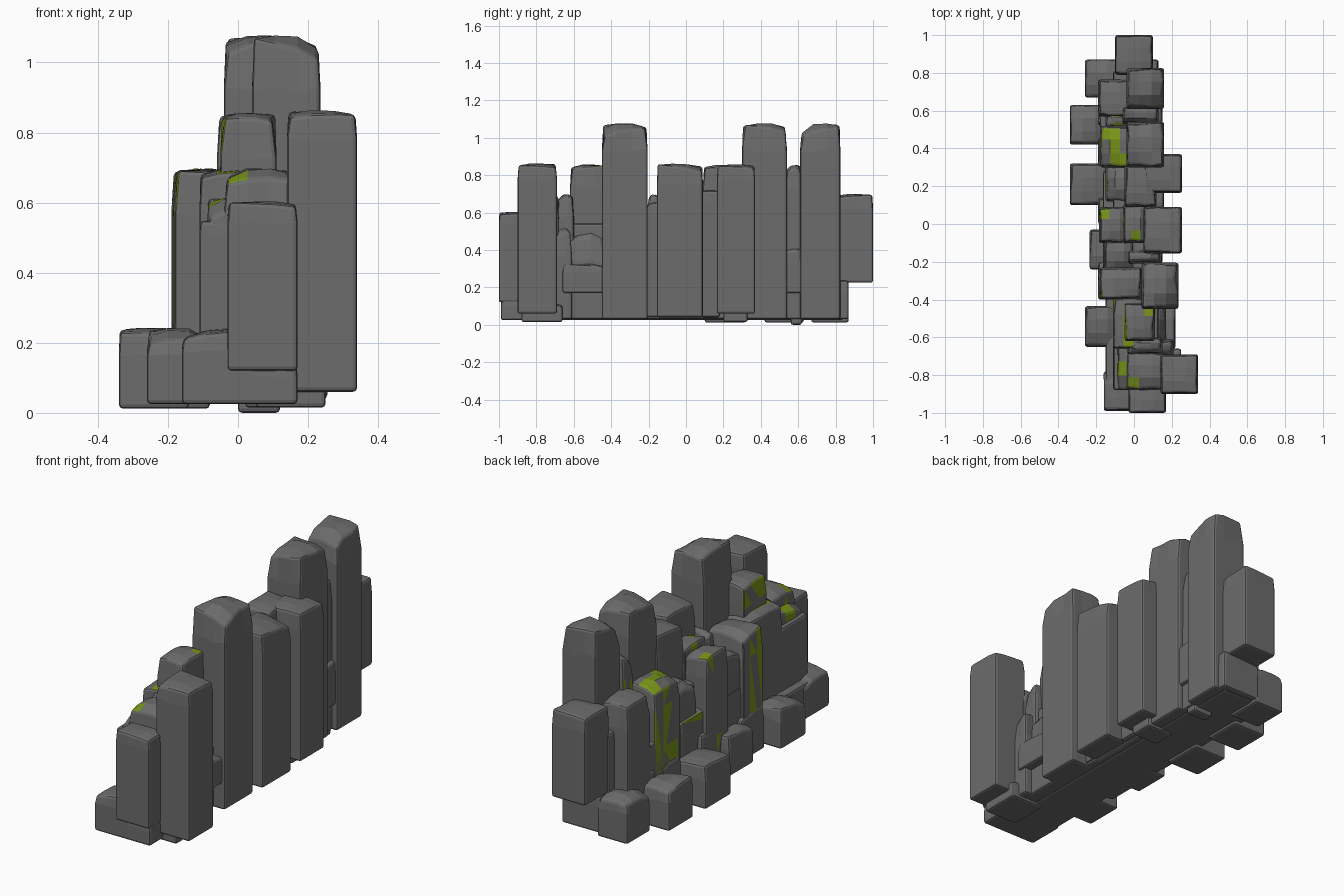
import bpy, bmesh, random
from mathutils import Vector

random.seed(11)


def material(name, rgb):
    m = bpy.data.materials.new(name)
    m.diffuse_color = (*rgb, 1)
    return m


STONE = material("dark_stone", (0.15, 0.15, 0.15))
MOSS = material("moss", (0.19, 0.30, 0.01))


def column(name, x0, x1, y0, y1, z0, z1, chip=0.05, moss=0.0):
    """Rock column: gridded box with a chiselled top and softly bevelled edges."""
    bm = bmesh.new()
    bmesh.ops.create_cube(bm, size=1)
    bmesh.ops.subdivide_edges(bm, edges=bm.edges[:], cuts=2, use_grid_fill=True)
    lo, size = Vector((x0, y0, z0)), Vector((x1 - x0, y1 - y0, z1 - z0))
    drop = {}
    for sx in (0, 1):
        for sy in (0, 1):
            drop[sx, sy] = random.uniform(0.2, 1.0) * chip
    drop[random.randint(0, 1), random.randint(0, 1)] = 0.1 * chip
    for v in bm.verts:
        u = v.co + Vector((0.5, 0.5, 0.5))
        p = Vector([lo[i] + u[i] * size[i] for i in range(3)])
        if u.z > 0.9:
            edge = [i for i in (0, 1) if abs(v.co[i]) > 0.4]
            d = sum(drop[a, b] * (u.x if a else 1 - u.x) * (u.y if b else 1 - u.y)
                    for a in (0, 1) for b in (0, 1))
            p.z -= d * (random.uniform(0.1, 0.5) if not edge else 1.0) * (1.3 if len(edge) == 2 else 1)
            for i in edge:
                p[i] -= (1 if v.co[i] > 0 else -1) * random.uniform(0.05, 0.3) * chip
        elif u.z > 0.5:
            p.z = max(p.z, z1 - 2.2 * chip - 0.02) + random.uniform(-0.3, 0.3) * chip
        v.co = p
    bm.normal_update()
    if moss:  # split faces so that moss patches are angular
        bmesh.ops.triangulate(bm, faces=[f for f in bm.faces if f.normal.x < -0.5])
        bm.normal_update()
    # Moss on patches of the left and upper faces
    for f in bm.faces:
        n = f.normal
        if (n.x < -0.5 or n.z > 0.5) and random.random() < moss:
            f.material_index = 1
    me = bpy.data.meshes.new(name)
    bm.to_mesh(me)
    bm.free()
    me.materials.append(STONE)
    me.materials.append(MOSS)
    ob = bpy.data.objects.new(name, me)
    bpy.context.collection.objects.link(ob)
    bev = ob.modifiers.new("worn_edges", 'BEVEL')
    bev.width = 0.012
    bev.segments = 2
    bev.limit_method = 'ANGLE'
    bev.angle_limit = 0.75
    return ob


# Solid heart of the outcrop
column("core", -0.11, 0.13, -0.88, 0.81, 0.03, 0.55, 0.01)
column("core_foot", -0.15, 0.10, -0.90, 0.84, 0.025, 0.22, 0.01)
column("core_back_foot", -0.10, 0.13, 0.70, 0.87, 0.03, 0.24, 0.02)
column("left_wall_back", -0.18, 0.0, 0.31, 0.75, 0.03, 0.42, 0.02, 0.05)
column("left_wall_middle", -0.165, 0.0, -0.40, 0.28, 0.03, 0.42, 0.02, 0.05)

# Tallest columns
column("tall_column_back", -0.04, 0.16, 0.61, 0.825, 0.03, 1.08, 0.06)
column("tall_column_middle", -0.04, 0.16, 0.30, 0.54, 0.03, 1.08, 0.06)
column("tall_column_front", 0.04, 0.235, -0.45, -0.205, 0.03, 1.08, 0.06)

# High columns along the right face
column("high_column_front", 0.14, 0.34, -0.90, -0.69, 0.06, 0.865, 0.03)
column("high_column_middle", 0.05, 0.255, -0.155, 0.09, 0.04, 0.865, 0.04)
column("high_column_back", 0.05, 0.255, 0.165, 0.37, 0.06, 0.86, 0.03)

# Inner ridge columns
for i, (x0, x1, y0, y1, z1, m) in enumerate([
        (-0.06, 0.13, 0.53, 0.62, 0.86, 0.2),
        (-0.05, 0.12, 0.09, 0.31, 0.86, 0.0),
        (-0.06, 0.08, -0.10, 0.10, 0.72, 0.15),
        (-0.03, 0.14, -0.21, -0.14, 0.70, 0.0),
        (-0.05, 0.11, -0.62, -0.42, 0.86, 0.25),
        (-0.04, 0.15, -0.69, -0.60, 0.70, 0.0),
        (-0.04, 0.16, -0.88, -0.68, 0.70, 0.1)]):
    column(f"ridge_column_{i + 1}", x0, x1, y0, y1, 0.03, z1, 0.05, m)

# Mid-height columns along the left face
for i, (x0, x1, y0, y1, z1, m) in enumerate([
        (-0.19, -0.02, 0.57, 0.765, 0.70, 0.0),
        (-0.15, -0.02, 0.50, 0.60, 0.60, 0.3),
        (-0.18, -0.02, 0.30, 0.52, 0.70, 0.35),
        (-0.15, 0.00, 0.12, 0.31, 0.60, 0.1),
        (-0.185, -0.02, -0.10, 0.09, 0.70, 0.05),
        (-0.16, 0.00, -0.25, -0.09, 0.62, 0.1),
        (-0.18, 0.04, -0.40, -0.23, 0.70, 0.2),
        (-0.11, 0.05, -0.66, -0.39, 0.70, 0.25),
        (-0.09, 0.06, -0.88, -0.65, 0.62, 0.2)]):
    column(f"left_column_{i + 1}", x0, x1, y0, y1, 0.03, z1, 0.05, m)

# Front and back end columns, raised off the ground
column("front_end_column", -0.03, 0.17, -1.0, -0.79, 0.12, 0.605, 0.02)
column("back_end_column", -0.10, 0.10, 0.79, 1.0, 0.225, 0.70, 0.03)

# Low boulders at the foot of the left face
for i, (x0, x1, y0, y1) in enumerate([
        (-0.26, -0.08, 0.67, 0.87), (-0.34, -0.14, 0.42, 0.63),
        (-0.34, -0.14, 0.10, 0.32), (-0.235, -0.08, -0.24, -0.03),
        (-0.26, -0.08, -0.65, -0.435), (-0.16, 0.05, -0.99, -0.78)]):
    column(f"low_boulder_{i + 1}", x0, x1, y0, y1, 0.025 if i > 2 else 0.012, 0.245, 0.04)
for i, (y0, y1) in enumerate([(0.52, 0.68), (0.30, 0.46), (0.00, 0.14), (-0.40, -0.20)]):
    column(f"foot_filler_{i + 1}", -0.19, -0.05, y0, y1, 0.03, 0.30 - 0.03 * (i % 2), 0.04)

# Ledges bridging the right-hand gaps, leaving low notches beneath
column("ledge_front", 0.05, 0.22, -0.66, -0.43, 0.17, 0.33, 0.04)
column("ledge_front_wall", 0.05, 0.17, -0.66, -0.43, 0.03, 0.50, 0.08)
column("ledge_front_side", 0.05, 0.21, -0.71, -0.61, 0.03, 0.52, 0.06)
column("ledge_back", 0.05, 0.15, 0.52, 0.63, 0.17, 0.41, 0.02)
column("ledge_middle", 0.05, 0.15, -0.21, -0.14, 0.04, 0.66, 0.02)
column("ledge_inner", 0.05, 0.16, 0.08, 0.18, 0.04, 0.72, 0.02)

# Base slabs under the ends and right side
column("front_base", 0.02, 0.17, -0.99, -0.80, 0.025, 0.14, 0.02)
column("front_side_base", 0.05, 0.25, -0.88, -0.66, 0.015, 0.12, 0.02)
column("right_back_base", 0.02, 0.18, 0.20, 0.33, 0.015, 0.10, 0.01)
column("back_base", 0.00, 0.12, 0.56, 0.62, 0.0, 0.10, 0.01)
